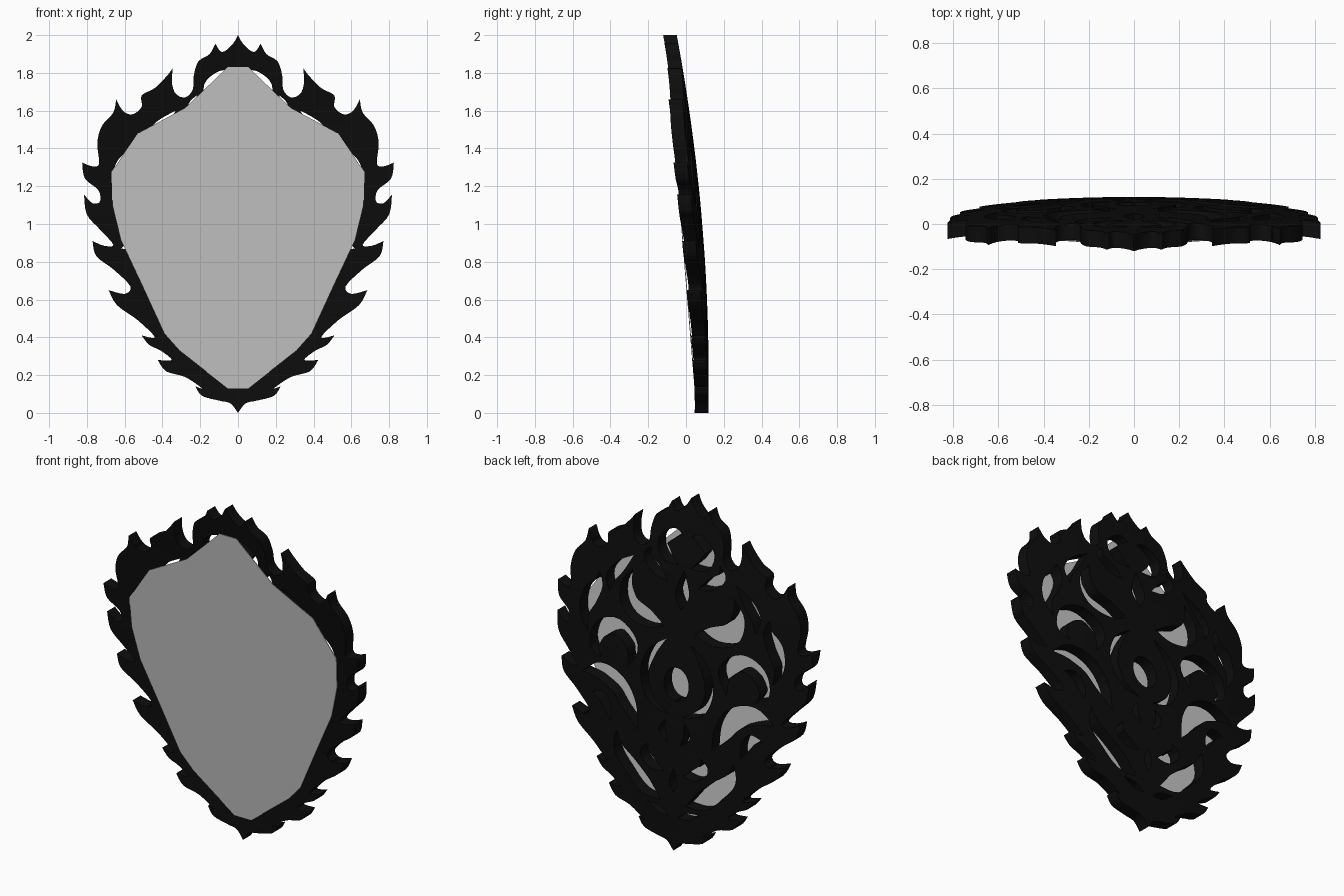
import bpy, bmesh, math
from mathutils import Vector

cube = bpy.data.objects.get("Cube")
if cube:
    bpy.data.objects.remove(cube)

HALF_THICKNESS = 0.036


def make_material(name, value):
    material = bpy.data.materials.new(name)
    material.use_nodes = True
    colour = (value, value, value, 1)
    material.diffuse_color = colour
    material.node_tree.nodes["Principled BSDF"].inputs["Base Color"].default_value = colour
    return material


def smooth_path(points, steps):
    """Catmull-Rom interpolation through points of any dimension."""
    points = [Vector(p) for p in points]
    padded = [points[0]] + points + [points[-1]]
    result = []
    for a, b, c, d in zip(padded, padded[1:], padded[2:], padded[3:]):
        for i in range(steps):
            t = i / steps
            result.append(0.5 * (2 * b + (c - a) * t
                                 + (2 * a - 5 * b + 4 * c - d) * t ** 2
                                 + (3 * b - a - 3 * c + d) * t ** 3))
    return result + [points[-1]]


def stroke_outline(stroke):
    """Closed outline of a tapered brush stroke given as (x, z, half width)."""
    path = smooth_path(stroke, 5)
    left, right = [], []
    for i, p in enumerate(path):
        before, after = path[max(i - 1, 0)], path[min(i + 1, len(path) - 1)]
        along = (after - before).to_2d().normalized()
        side = Vector((-along.y, along.x)) * max(p.z, 0)
        left.append(p.to_2d() + side)
        right.append(p.to_2d() - side)
    return left + right[-2:0:-1]


def mirrored(points):
    return [Vector((-p[0], p[1])) for p in reversed(points)]


def bent_depth(x, z):
    """Depth of the shallow dome that the whole frame follows."""
    return 0.082 + 0.0195 * z - 0.0515 * z * z - 0.07 * x * x


def plate_depth(z):
    return 0.045 - 0.082 * (z - 0.13)


def add_object(name, bm, material):
    bmesh.ops.recalc_face_normals(bm, faces=bm.faces)
    mesh = bpy.data.meshes.new(name)
    bm.to_mesh(mesh)
    bm.free()
    mesh.materials.append(material)
    obj = bpy.data.objects.new(name, mesh)
    bpy.context.collection.objects.link(obj)
    return obj


# Flame silhouette, one list for each run from tip to tip
upper_flames = [
    [(0, 2), (.03, 1.95), (.085, 1.91), (.12, 1.955)],
    [(.12, 1.955), (.15, 1.9), (.21, 1.86), (.235, 1.78), (.24, 1.71),
     (.28, 1.67), (.33, 1.69), (.35, 1.75), (.345, 1.825)],
    [(.345, 1.825), (.38, 1.78), (.44, 1.72), (.51, 1.68), (.51, 1.62),
     (.56, 1.58), (.61, 1.6), (.645, 1.66)],
    [(.645, 1.66), (.66, 1.59), (.72, 1.52), (.745, 1.43), (.735, 1.32),
     (.77, 1.305), (.825, 1.325)],
]
lower_flames = [
    [(.825, 1.325), (.81, 1.24), (.74, 1.18), (.73, 1.12), (.77, 1.11), (.815, 1.155)],
    [(.815, 1.155), (.8, 1.05), (.73, .97), (.66, .89), (.71, .885), (.77, .91)],
    [(.77, .91), (.75, .83), (.66, .76), (.57, .67), (.6, .63), (.685, .65)],
    [(.685, .65), (.64, .57), (.53, .49), (.44, .4), (.51, .41)],
    [(.51, .41), (.47, .36), (.41, .33), (.35, .28), (.425, .28)],
    [(.425, .28), (.38, .22), (.28, .19), (.19, .13), (.225, .14)],
    [(.225, .14), (.19, .09), (.1, .065), (.04, .05), (0, 0)],
]
half_outline = []
for run in upper_flames + lower_flames:
    half_outline += smooth_path(run, 4)[:-1]
outline = half_outline + [Vector((0, 0))] + mirrored(half_outline[1:])

# Openings cut through the frame, mirrored left to right
upper_openings = [
    [(.1, 1.27, 0), (.2, 1.28, .05), (.32, 1.32, .06), (.36, 1.42, .04), (.33, 1.52, 0)],
    [(.6, 1.1, 0), (.63, 1.2, .03), (.6, 1.3, .05), (.55, 1.38, .03), (.55, 1.45, 0)],
    [(.47, 1.36, 0), (.47, 1.44, .03), (.41, 1.52, .03), (.33, 1.6, 0)],
    [(.04, 1.62, 0), (.12, 1.66, .035), (.15, 1.73, .03), (.08, 1.79, .025), (.03, 1.79, 0)],
    [(.1, 1.52, 0), (.17, 1.56, .03), (.24, 1.62, .025), (.22, 1.68, 0)],
    [(.32, .98, 0), (.3, 1.1, .04), (.4, 1.18, .045), (.51, 1.14, .045),
     (.55, 1.04, .03), (.5, .98, 0)],
]
lower_openings = [
    [(.62, .87, 0), (.5, .9, .05), (.38, .86, .06), (.3, .76, .05), (.24, .64, 0)],
    [(.55, .77, 0), (.48, .76, .03), (.44, .7, .025), (.42, .64, 0)],
    [(.08, .28, 0), (.18, .33, .05), (.28, .42, .05), (.36, .5, .035), (.38, .6, 0)],
    [(.06, .45, 0), (.13, .47, .03), (.19, .52, .03), (.17, .58, 0)],
    [(.04, .62, 0), (.08, .68, .02), (.06, .75, 0)],
    [(.04, .78, 0), (.16, .84, .02), (.21, .97, .025), (.17, 1.1, .025), (.08, 1.2, 0)],
    [(.03, .2, 0), (.09, .22, .02), (.17, .25, 0)],
]
centre_openings = [
    [(0, 1.38, 0), (0, 1.47, .045), (0, 1.6, 0)],
    [(0, .34, 0), (0, .4, .025), (0, .48, 0)],
]
loops = [outline]
for stroke in upper_openings + lower_openings:
    opening = stroke_outline(stroke)
    loops += [opening, mirrored(opening)]
loops += [stroke_outline(stroke) for stroke in centre_openings]

# Round opening in the middle
turns = [math.tau * i / 24 for i in range(24)]
loops.append([Vector((.08 * math.cos(a), .96 + .095 * math.sin(a))) for a in turns])

# Flat filled curve with holes, used as the source of the frame
curve = bpy.data.curves.new("frame_profile", "CURVE")
curve.dimensions = "2D"
curve.fill_mode = "BOTH"
curve.extrude = HALF_THICKNESS
for loop in loops:
    spline = curve.splines.new("POLY")
    spline.points.add(len(loop) - 1)
    for point, p in zip(spline.points, loop):
        point.co = (p[0], p[1], 0, 1)
    spline.use_cyclic_u = True
profile = bpy.data.objects.new("frame_profile", curve)
bpy.context.collection.objects.link(profile)
flat_mesh = bpy.data.meshes.new_from_object(
    profile.evaluated_get(bpy.context.evaluated_depsgraph_get()))
bpy.data.objects.remove(profile)

# Slice the flat frame into a grid, then bend it into the dome
bm = bmesh.new()
bm.from_mesh(flat_mesh)
bpy.data.meshes.remove(flat_mesh)
bmesh.ops.remove_doubles(bm, verts=bm.verts, dist=0.0005)
for axis, low, count in ((Vector((1, 0, 0)), -0.8, 9), (Vector((0, 1, 0)), 0.2, 10)):
    for i in range(count):
        geometry = bm.verts[:] + bm.edges[:] + bm.faces[:]
        bmesh.ops.bisect_plane(bm, geom=geometry, plane_co=axis * (low + 0.2 * i),
                               plane_no=axis)
for v in bm.verts:
    x, z, depth = v.co
    v.co = (x, bent_depth(x, z) + depth, z)
add_object("flame_frame", bm, make_material("black", 0.004))

# Flat tilted plate closing the front of the frame
half_plate = [(.055, 1.83), (.28, 1.615), (.53, 1.48), (.67, 1.275), (.665, 1.1),
              (.62, .915), (.505, .67), (.39, .42), (.31, .33), (.055, .13)]
bm = bmesh.new()
corners = [bm.verts.new((p[0], plate_depth(p[1]), p[1]))
           for p in half_plate + mirrored(half_plate)]
face = bm.faces.new(corners)
back = bmesh.ops.extrude_face_region(bm, geom=[face])["geom"]
bmesh.ops.translate(bm, vec=(0, 0.004, 0),
                    verts=[g for g in back if isinstance(g, bmesh.types.BMVert)])
add_object("front_plate", bm, make_material("light grey", 0.56))
